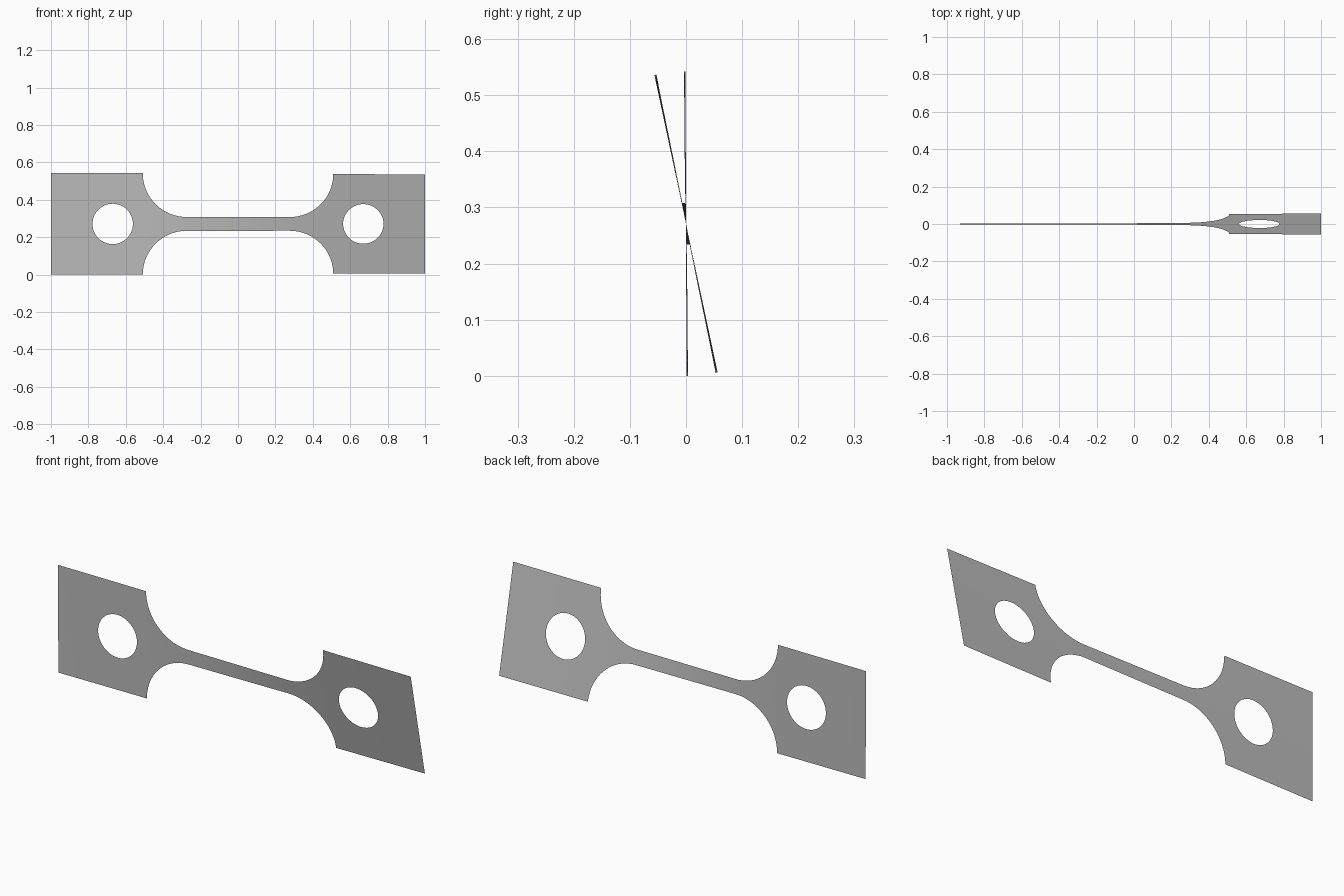
import bpy, bmesh
from math import sin, cos, pi, radians, sqrt

cube = bpy.data.objects.get("Cube")
if cube:
    bpy.data.objects.remove(cube, do_unlink=True)

HALF = 0.271           # half height of the grips
NECK = 0.037           # half height of the neck
FILLET = HALF - NECK   # fillet radius
FILLET_X = 0.275       # where the neck ends
HOLE_X, HOLE_R = 0.67, 0.108

# Twist about the long axis, in degrees at x
TWIST = [(-1, 0.2), (-0.5, 0.8), (-0.3, 2), (0.3, 10), (0.5, 11.2), (1, 12)]


def twist(x):
    for (x0, a0), (x1, a1) in zip(TWIST, TWIST[1:]):
        if x <= x1:
            return radians(a0 + (a1 - a0) * (x - x0) / (x1 - x0))
    return radians(TWIST[-1][1])


def outline(x):
    d = abs(x) - FILLET_X
    if d <= 0:
        return NECK
    if d >= FILLET:
        return HALF
    return HALF - sqrt(FILLET ** 2 - d ** 2)


def hole(x):
    return sqrt(max(0, HOLE_R ** 2 - (abs(x) - HOLE_X) ** 2))


# Stations along one half: neck, fillet, hole, end
side = [FILLET_X * i / 12 for i in range(1, 12)]
side += [FILLET_X + FILLET * sin(pi / 2 * i / 24) for i in range(25)]
side += [HOLE_X - HOLE_R * cos(pi * i / 32) for i in range(33)]
side += [0.535, 0.83, 0.89, 0.95, 1]
stations = sorted([-x for x in side] + [0] + side)

# Twisted sheet, built as strips above and below the holes
bm = bmesh.new()
columns = []
for x in stations:
    a, h, g = twist(x), outline(x), hole(x)
    columns.append([bm.verts.new((x, -r * sin(a), HALF + r * cos(a)))
                    for r in (-h, -g, g, h)])
for left, right in zip(columns, columns[1:]):
    for k in (0, 2):
        bm.faces.new((left[k], right[k], right[k + 1], left[k + 1]))
bmesh.ops.remove_doubles(bm, verts=bm.verts, dist=0.00005)
for face in bm.faces:
    face.smooth = True
mesh = bpy.data.meshes.new("twisted_tensile_strip")
bm.to_mesh(mesh)
bm.free()

strip = bpy.data.objects.new("twisted_tensile_strip", mesh)
bpy.context.collection.objects.link(strip)

# Plain grey metal
grey = bpy.data.materials.new("plain_grey")
grey.use_nodes = True
grey.diffuse_color = (0.5, 0.5, 0.5, 1)
grey.node_tree.nodes["Principled BSDF"].inputs["Base Color"].default_value = (0.5, 0.5, 0.5, 1)
mesh.materials.append(grey)
